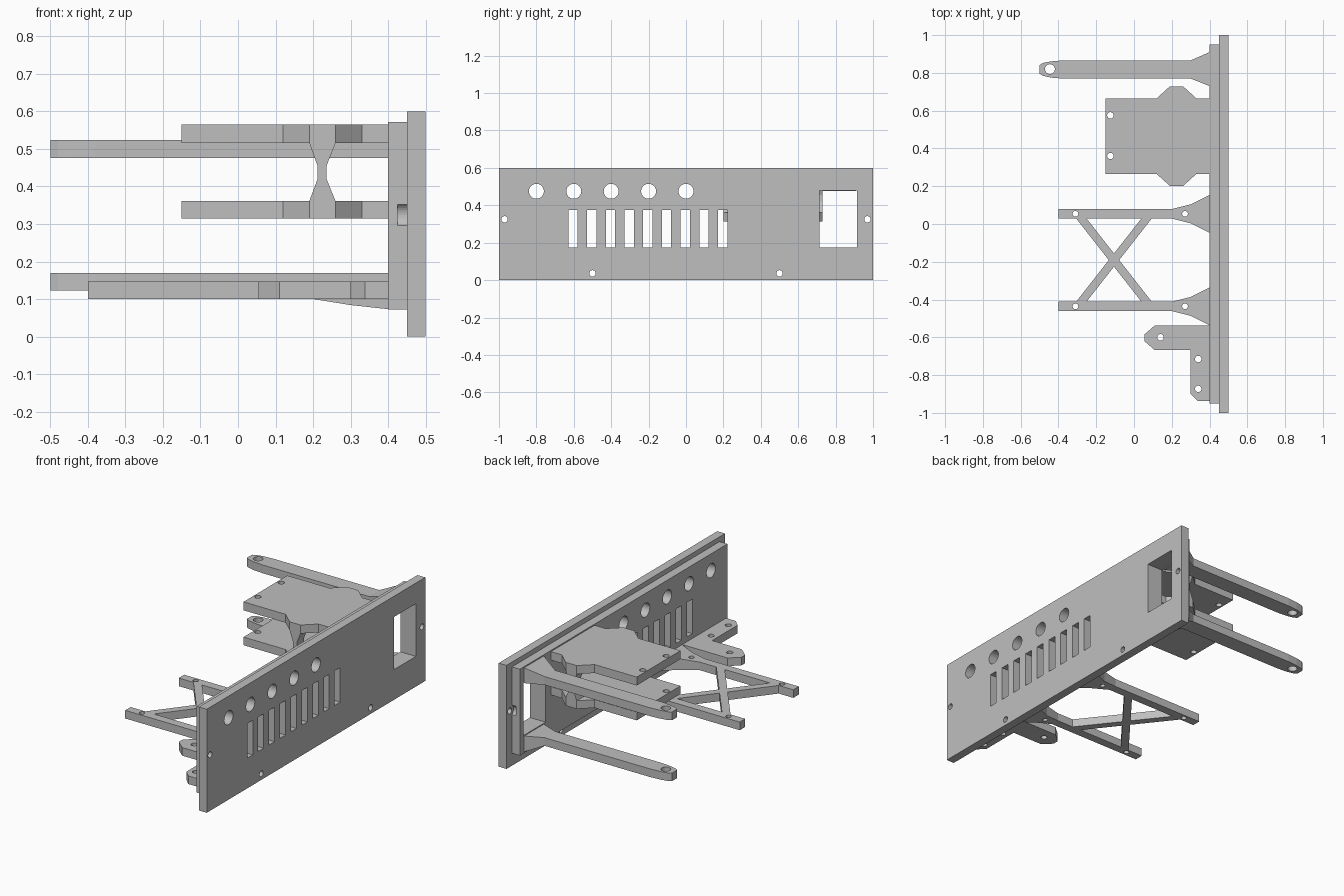
import bpy, bmesh, math
from mathutils import Matrix

if "Cube" in bpy.data.objects:
    bpy.data.objects.remove(bpy.data.objects["Cube"])

grey = bpy.data.materials.new("light_grey")
grey.diffuse_color = (0.52, 0.52, 0.52, 1)
grey.use_nodes = True
grey.node_tree.nodes["Principled BSDF"].inputs["Base Color"].default_value = grey.diffuse_color


def finish(name, bm):
    bmesh.ops.recalc_face_normals(bm, faces=bm.faces[:])
    me = bpy.data.meshes.new(name)
    bm.to_mesh(me)
    bm.free()
    me.materials.append(grey)
    ob = bpy.data.objects.new(name, me)
    bpy.context.collection.objects.link(ob)
    return ob


def add_box(bm, x0, x1, y0, y1, z0, z1):
    m = Matrix.Translation(((x0 + x1) / 2, (y0 + y1) / 2, (z0 + z1) / 2))
    m = m @ Matrix.Diagonal((x1 - x0, y1 - y0, z1 - z0, 1))
    bmesh.ops.create_cube(bm, size=1, matrix=m)


def add_cyl(bm, pos, r, depth, along_x=False):
    m = Matrix.Translation(pos)
    if along_x:
        m = m @ Matrix.Rotation(math.pi / 2, 4, 'Y')
    bmesh.ops.create_cone(bm, cap_ends=True, segments=32, radius1=r, radius2=r,
                          depth=depth, matrix=m)


def cut(ob, bm):
    """Subtract the cutter mesh and bake the result."""
    cutter = finish("cutter", bm)
    cutter.hide_render = True
    mod = ob.modifiers.new("holes", 'BOOLEAN')
    mod.operation, mod.solver, mod.object = 'DIFFERENCE', 'EXACT', cutter
    dg = bpy.context.evaluated_depsgraph_get()
    me = bpy.data.meshes.new_from_object(ob.evaluated_get(dg))
    ob.modifiers.clear()
    ob.data = me
    bpy.data.objects.remove(cutter)


def drill(ob, points, r):
    bm = bmesh.new()
    for x, y in points:
        add_cyl(bm, (x, y, 0.3), r, 1)
    cut(ob, bm)


def prism(name, pts, lo, hi, axis='z'):
    """Extrude an outline: xy points along z, or xz points along y."""
    bm = bmesh.new()
    put = (lambda a, b, c: (a, b, c)) if axis == 'z' else (lambda a, b, c: (a, c, b))
    low = [bm.verts.new(put(a, b, lo)) for a, b in pts]
    top = [bm.verts.new(put(a, b, hi)) for a, b in pts]
    bm.faces.new(low)
    bm.faces.new(top)
    n = len(pts)
    for i in range(n):
        j = (i + 1) % n
        bm.faces.new((low[i], low[j], top[j], top[i]))
    return finish(name, bm)


def loft(name, sections):
    """Beam along x through rectangles (x, y0, y1, z0, z1)."""
    bm = bmesh.new()
    rings = [[bm.verts.new(p) for p in ((x, a, c), (x, b, c), (x, b, d), (x, a, d))]
             for x, a, b, c, d in sections]
    bm.faces.new(rings[0])
    bm.faces.new(rings[-1])
    for r, s in zip(rings, rings[1:]):
        for i in range(4):
            j = (i + 1) % 4
            bm.faces.new((r[i], r[j], s[j], s[i]))
    return finish(name, bm)


# Outer and inner panels share round ports, vent slots and a window
def panel(name, x0, x1, half, z0, z1):
    bm = bmesh.new()
    add_box(bm, x0, x1, -half, half, z0, z1)
    ob = finish(name, bm)
    c = bmesh.new()
    for i in range(5):
        add_cyl(c, (0.45, -0.8 + 0.2 * i, 0.475), 0.04, 0.3, True)
    for i in range(9):
        y = -0.604 + 0.1 * i
        add_box(c, 0.3, 0.6, y - 0.025, y + 0.025, 0.175, 0.375)
    add_box(c, 0.3, 0.6, 0.714, 0.914, 0.175, 0.48)
    cut(ob, c)
    return ob


outer = panel("outer_panel", 0.45, 0.5, 1, 0, 0.6)
inner = panel("inner_panel", 0.4, 0.45, 0.95, 0.072, 0.572)

# Screw holes in the outer panel and head clearance in the inner one
c, d = bmesh.new(), bmesh.new()
for s in (-1, 1):
    add_cyl(c, (0.475, s * 0.97, 0.325), 0.017, 0.3, True)
    add_cyl(c, (0.475, s * 0.5, 0.036), 0.017, 0.3, True)
    add_cyl(d, (0.445, s * 0.97, 0.324), 0.034, 0.04, True)
cut(outer, c)
cut(inner, d)

# Pair of long arms with rounded tips, flared at the root
for name, z0, z1, lo, hi in (("upper_arm", 0.476, 0.524, 0.476, 0.565),
                             ("lower_arm", 0.123, 0.17, 0.078, 0.17)):
    arm = loft(name, [(-0.5, 0.795, 0.842, z0, z1), (-0.48, 0.784, 0.853, z0, z1),
                      (-0.44, 0.775, 0.861, z0, z1), (-0.38, 0.77, 0.866, z0, z1),
                      (0.3, 0.77, 0.866, z0, z1), (0.4, 0.73, 0.91, lo, hi)])
    drill(arm, [(-0.445, 0.82)], 0.026)

# Two shelves with side ears
side = [(-0.15, 0.2), (0.12, 0.2), (0.19, 0.264), (0.26, 0.264), (0.33, 0.2), (0.4, 0.2)]
outline = [(x, 0.465 + y) for x, y in side] + [(x, 0.465 - y) for x, y in reversed(side)]
for name, z0, z1 in (("lower_shelf", 0.314, 0.361), ("upper_shelf", 0.516, 0.565)):
    drill(prism(name, outline, z0, z1), [(-0.125, 0.575), (-0.125, 0.36)], 0.017)

# Waisted posts joining the shelf ears
post = [(0.19, 0.361), (0.26, 0.361), (0.236, 0.42), (0.236, 0.455), (0.26, 0.516),
        (0.19, 0.516), (0.212, 0.455), (0.212, 0.42)]
for name, y0, y1 in (("near_post", 0.201, 0.265), ("far_post", 0.665, 0.729)):
    prism(name, post, y0, y1, 'y')

# Frame rails flaring sideways and downward into the panel
for name, y in (("near_rail", -0.436), ("far_rail", 0.054)):
    rail = loft(name, [(-0.4, y - 0.025, y + 0.025, 0.1, 0.147),
                       (0.2, y - 0.025, y + 0.025, 0.1, 0.147),
                       (0.3, y - 0.05, y + 0.05, 0.084, 0.147),
                       (0.4, y - 0.1, y + 0.1, 0.073, 0.147)])
    drill(rail, [(-0.31, y), (0.27, y)], 0.015)

# Crossed braces between the rails
for name, s in (("brace_a", 1), ("brace_b", -1)):
    x = -0.106
    prism(name, [(x - s * 0.2, 0.029), (x - s * 0.145, 0.029),
                 (x + s * 0.2, -0.411), (x + s * 0.145, -0.411)], 0.1, 0.147)

# Angled corner bracket
bracket = prism("corner_bracket",
                [(0.4, -0.537), (0.11, -0.537), (0.055, -0.585), (0.055, -0.62),
                 (0.11, -0.668), (0.3, -0.668), (0.3, -0.9), (0.338, -0.938),
                 (0.4, -0.938)], 0.1, 0.147)
drill(bracket, [(0.14, -0.6), (0.34, -0.715), (0.34, -0.873)], 0.017)
